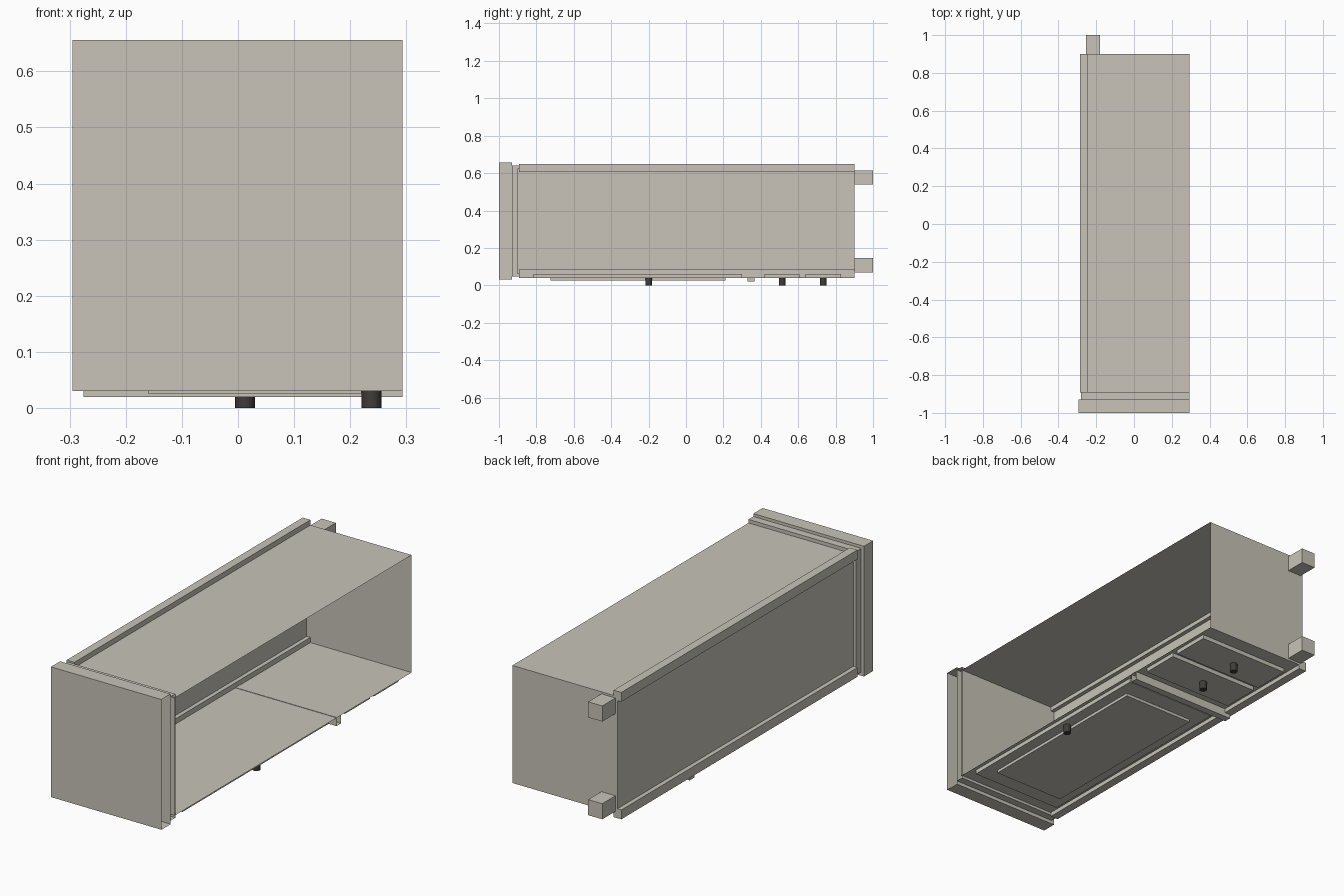
import bpy, bmesh

if "Cube" in bpy.data.objects:
    bpy.data.objects.remove(bpy.data.objects["Cube"])

CUT = 0.293  # open plane of the half cabinet


def material(name, rgb):
    m = bpy.data.materials.new(name)
    m.diffuse_color = (*rgb, 1)
    m.use_nodes = True
    m.node_tree.nodes["Principled BSDF"].inputs["Base Color"].default_value = m.diffuse_color
    return m


PAINT = material("warm_grey_paint", (0.58, 0.55, 0.48))
IRON = material("dark_iron", (0.05, 0.045, 0.04))


def finish(name, bm, mat):
    me = bpy.data.meshes.new(name)
    bm.to_mesh(me)
    bm.free()
    me.materials.append(mat)
    ob = bpy.data.objects.new(name, me)
    bpy.context.collection.objects.link(ob)
    return ob


def box(name, x, y, z, open_side=False):
    """Box from ranges; open_side removes the +x face."""
    bm = bmesh.new()
    bmesh.ops.create_cube(bm, size=1)
    for v in bm.verts:
        v.co = [r[0] if c < 0 else r[1] for c, r in zip(v.co, (x, y, z))]
    if open_side:
        bm.normal_update()
        bmesh.ops.delete(bm, geom=[f for f in bm.faces if f.normal.x > 0.9], context='FACES')
    return finish(name, bm, PAINT)


def knob(name, x, y):
    bm = bmesh.new()
    bmesh.ops.create_cone(bm, cap_ends=True, segments=16, radius1=0.0175, radius2=0.0175, depth=0.04)
    bmesh.ops.translate(bm, verts=bm.verts, vec=(x, y, 0.02))
    for f in bm.faces:
        f.smooth = len(f.verts) == 4
    for e in bm.edges:
        e.smooth = all(len(f.verts) == 4 for f in e.link_faces)
    finish(name, bm, IRON)


# Carcass and stepped cornice, open on the cut side
box("carcass", (-0.265, CUT), (-0.9, 0.9), (0.06, 0.625), True)
box("cornice_neck", (-0.28, CUT), (-0.93, -0.893), (0.047, 0.642), True)
box("cornice", (-0.295, CUT), (-1.0, -0.93), (0.03, 0.656), True)

# Corner rails and feet, front and back
for name, z in (("front", 0.04), ("back", 0.605)):
    box(name + "_corner_rail", (-0.286, -0.245), (-0.893, 0.9), (z, z + 0.045))
for name, z in (("front", 0.07), ("back", 0.54)):
    box(name + "_foot", (-0.255, -0.18), (0.9, 1.0), (z, z + 0.075))

# Door with raised panel, moulding between door and drawers
box("door", (-0.215, 0.275), (-0.815, 0.30), (0.04, 0.06))
box("door_panel", (-0.16, 0.22), (-0.725, 0.21), (0.026, 0.04))
box("divider_moulding", (-0.275, CUT), (0.33, 0.365), (0.02, 0.062), True)
knob("door_knob", 0.238, -0.2)

# Drawers
for i, (a, b) in enumerate(((0.42, 0.608), (0.64, 0.828)), 1):
    box(f"drawer_{i}", (-0.215, 0.275), (a, b), (0.04, 0.06))
    knob(f"drawer_knob_{i}", 0.0125, (a + b) / 2)
